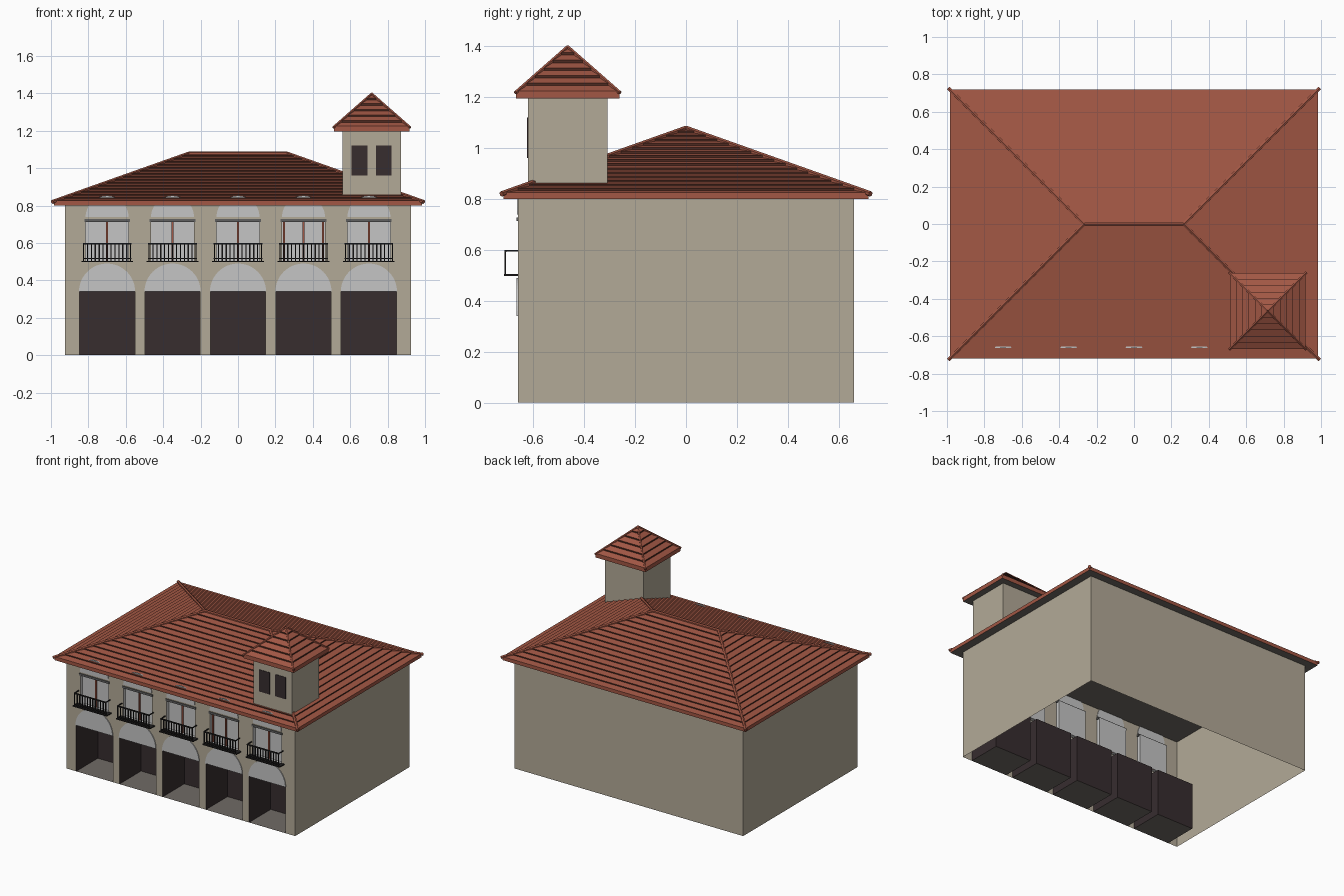
import bpy, bmesh, math
from mathutils import Vector

if "Cube" in bpy.data.objects:
    bpy.data.objects.remove(bpy.data.objects["Cube"], do_unlink=True)


def material(name, r, g, b):
    m = bpy.data.materials.new(name)
    m.use_nodes = True
    m.diffuse_color = (r, g, b, 1)
    m.node_tree.nodes["Principled BSDF"].inputs["Base Color"].default_value = (r, g, b, 1)
    return m


BEIGE = material("beige_stucco", 0.45, 0.40, 0.31)
TILE = material("terracotta", 0.36, 0.095, 0.058)
TILE_EDGE = material("dark_terracotta", 0.07, 0.022, 0.014)
GREY = material("grey_floor", 0.16, 0.145, 0.13)
PALE = material("pale_grey", 0.56, 0.56, 0.56)
DARK = material("dark_opening", 0.038, 0.026, 0.028)
IRON = material("black_iron", 0.015, 0.014, 0.014)
LINTEL = material("lintel_grey", 0.12, 0.12, 0.12)


def finish(name, bm, *mats):
    bmesh.ops.remove_doubles(bm, verts=bm.verts, dist=1e-5)
    bmesh.ops.recalc_face_normals(bm, faces=bm.faces)
    me = bpy.data.meshes.new(name)
    bm.to_mesh(me)
    bm.free()
    for m in mats:
        me.materials.append(m)
    ob = bpy.data.objects.new(name, me)
    bpy.context.collection.objects.link(ob)
    return ob


def quad(bm, pts, mi=0):
    f = bm.faces.new([bm.verts.new(p) for p in pts])
    f.material_index = mi
    return f


def box(bm, x0, x1, y0, y1, z0, z1, skip=(), floor=0):
    """Box with optional missing sides; floor is the bottom's material."""
    low = [(x0, y0), (x1, y0), (x1, y1), (x0, y1)]
    for i, side in enumerate(("front", "left", "back", "right")):
        a, b = low[i], low[(i + 1) % 4]
        if side not in skip:
            quad(bm, [(*a, z0), (*b, z0), (*b, z1), (*a, z1)])
    if "bottom" not in skip:
        quad(bm, [(*p, z0) for p in reversed(low)], floor)
    if "top" not in skip:
        quad(bm, [(*p, z1) for p in low])


def bar(bm, a, b, r, sides=6):
    """Round bar between two points."""
    a, b = Vector(a), Vector(b)
    rot = (b - a).to_track_quat("Z", "Y").to_matrix().to_4x4()
    rot.translation = (a + b) / 2
    bmesh.ops.create_cone(bm, cap_ends=True, segments=sides, radius1=r, radius2=r,
                          depth=(b - a).length, matrix=rot)


# Main layout
WX, WY, TOP = 0.925, 0.66, 0.8
BAYS = [-0.7, -0.35, 0, 0.35, 0.7]
NICHE_W, NICHE_H, NICHE_D = 0.148, 0.34, 0.25
WIN_W, WIN_Z0, WIN_Z1 = 0.115, 0.5, 0.72

# Walls: open shell with a front pierced by niches and windows
bm = bmesh.new()
box(bm, -WX, WX, -WY, WY, 0, TOP, skip=("front", "top", "bottom"))
xs = sorted([-WX, WX] + [c + s * w for c in BAYS for s in (-1, 1) for w in (NICHE_W, WIN_W)])
zs = [0, NICHE_H, WIN_Z0, WIN_Z1, TOP]
for x0, x1 in zip(xs, xs[1:]):
    off = min(abs((x0 + x1) / 2 - c) for c in BAYS)
    for z0, z1 in zip(zs, zs[1:]):
        niche = z1 <= NICHE_H and off < NICHE_W
        window = z0 == WIN_Z0 and off < WIN_W
        if not (niche or window):
            quad(bm, [(x0, -WY, z0), (x1, -WY, z0), (x1, -WY, z1), (x0, -WY, z1)])
finish("walls", bm, BEIGE)


def half_disc(bm, cx, cz, r, y0, y1, n=24):
    pts = [(cx + r * math.cos(math.pi * i / n), cz + r * math.sin(math.pi * i / n))
           for i in range(n + 1)]
    f = quad(bm, [(x, y0, z) for x, z in pts])
    ext = bmesh.ops.extrude_face_region(bm, geom=[f])["geom"]
    bmesh.ops.translate(bm, vec=(0, y1 - y0, 0),
                        verts=[v for v in ext if isinstance(v, bmesh.types.BMVert)])


# Repeated bays
for i, c in enumerate(BAYS):
    tag = f"_{i + 1}"
    # Ground floor niche and its arch
    bm = bmesh.new()
    box(bm, c - NICHE_W, c + NICHE_W, -WY, -WY + NICHE_D, 0, NICHE_H, skip=("front",), floor=1)
    finish("niche" + tag, bm, DARK, GREY)
    bm = bmesh.new()
    half_disc(bm, c, NICHE_H, 0.15, -WY - 0.006, -WY + 0.002)
    finish("lower_arch" + tag, bm, PALE)
    bm = bmesh.new()
    half_disc(bm, c, 0.738, 0.115, -WY - 0.004, -WY + 0.004)
    finish("upper_arch" + tag, bm, PALE)
    # Recessed window with door stiles
    bm = bmesh.new()
    box(bm, c - WIN_W, c + WIN_W, -WY, -WY + 0.025, WIN_Z0, WIN_Z1, skip=("front",))
    finish("window" + tag, bm, PALE)
    bm = bmesh.new()
    for dx in ((-0.105, 0, 0.105) if i == 3 else (0,)):
        box(bm, c + dx - 0.005, c + dx + 0.005, -WY + 0.015, -WY + 0.024, WIN_Z0, WIN_Z1)
    finish("window_stiles" + tag, bm, TILE)
    bm = bmesh.new()
    box(bm, c - 0.122, c + 0.122, -WY - 0.007, -WY + 0.02, 0.713, 0.728)
    finish("lintel" + tag, bm, LINTEL)
    # Balcony
    bm = bmesh.new()
    yf = -0.71
    box(bm, c - 0.138, c + 0.138, yf - 0.005, -WY, 0.498, 0.505)
    box(bm, c - 0.13, c + 0.13, yf - 0.004, yf + 0.004, 0.592, 0.6)
    box(bm, c - 0.13, c + 0.13, yf - 0.003, yf + 0.003, 0.515, 0.521)
    for s in (-1, 1):
        x = c + s * 0.127
        box(bm, x - 0.003, x + 0.003, yf, -WY, 0.594, 0.6)
    for k in range(13):
        x = c - 0.126 + 0.021 * k
        box(bm, x - 0.003, x + 0.003, yf - 0.003, yf + 0.003, 0.505, 0.594)
    finish("balcony" + tag, bm, IRON)


def hip_roof(name, cx, cy, hx, hy, ridge, z0, z1, z2, courses, lift, r):
    """Hipped roof of stepped tile courses with a flat soffit and ridge bars."""
    def ring(t, dz):
        x, y, z = hx + (ridge - hx) * t, hy * (1 - t), z1 + (z2 - z1) * t + dz
        return [(cx + sx * x, cy + sy * y, z) for sx, sy in ((-1, -1), (1, -1), (1, 1), (-1, 1))]

    def band(bm, a, b, mi):
        for k in range(4):
            j = (k + 1) % 4
            pts = []
            for p in (a[k], a[j], b[j], b[k]):
                if all((Vector(p) - Vector(q)).length > 1e-5 for q in pts):
                    pts.append(p)
            if len(pts) > 2:
                quad(bm, pts, mi)

    bm = bmesh.new()
    eave = ring(0, z0 - z1)
    quad(bm, list(reversed(eave)), 2)
    band(bm, eave, ring(0, 0), 0)
    for k in range(courses):
        t0, t1 = k / courses, (k + 1) / courses
        band(bm, ring(t0, 0), ring(t0, lift), 1 if k else 0)
        band(bm, ring(t0, lift), ring(t1, 0), 0)
    finish(name, bm, TILE, TILE_EDGE, GREY)

    bm = bmesh.new()
    for a, b in zip(ring(-0.01, 0.004), ring(1, 0.002)):
        bar(bm, a, b, r)
    if ridge:
        bar(bm, (cx - ridge, cy, z2 + 0.002), (cx + ridge, cy, z2 + 0.002), r)
    finish(name + "_ridges", bm, TILE)


hip_roof("main_roof", 0, 0, 0.985, 0.718, 0.265, TOP, 0.818, 1.075, 16, 0.008, 0.011)

# Corner tower
TX, TY, TW = 0.715, -0.465, 0.156
bm = bmesh.new()
box(bm, TX - TW, TX + TW, TY - TW, TY + TW, 0.81, 1.2)
finish("tower", bm, BEIGE)
bm = bmesh.new()
for s in (-1, 1):
    x = TX + s * 0.065
    box(bm, x - 0.042, x + 0.042, TY - TW - 0.003, TY - TW + 0.003, 0.96, 1.12)
finish("tower_windows", bm, DARK)
hip_roof("tower_roof", TX, TY, 0.203, 0.203, 0, 1.195, 1.215, 1.395, 6, 0.01, 0.008)
